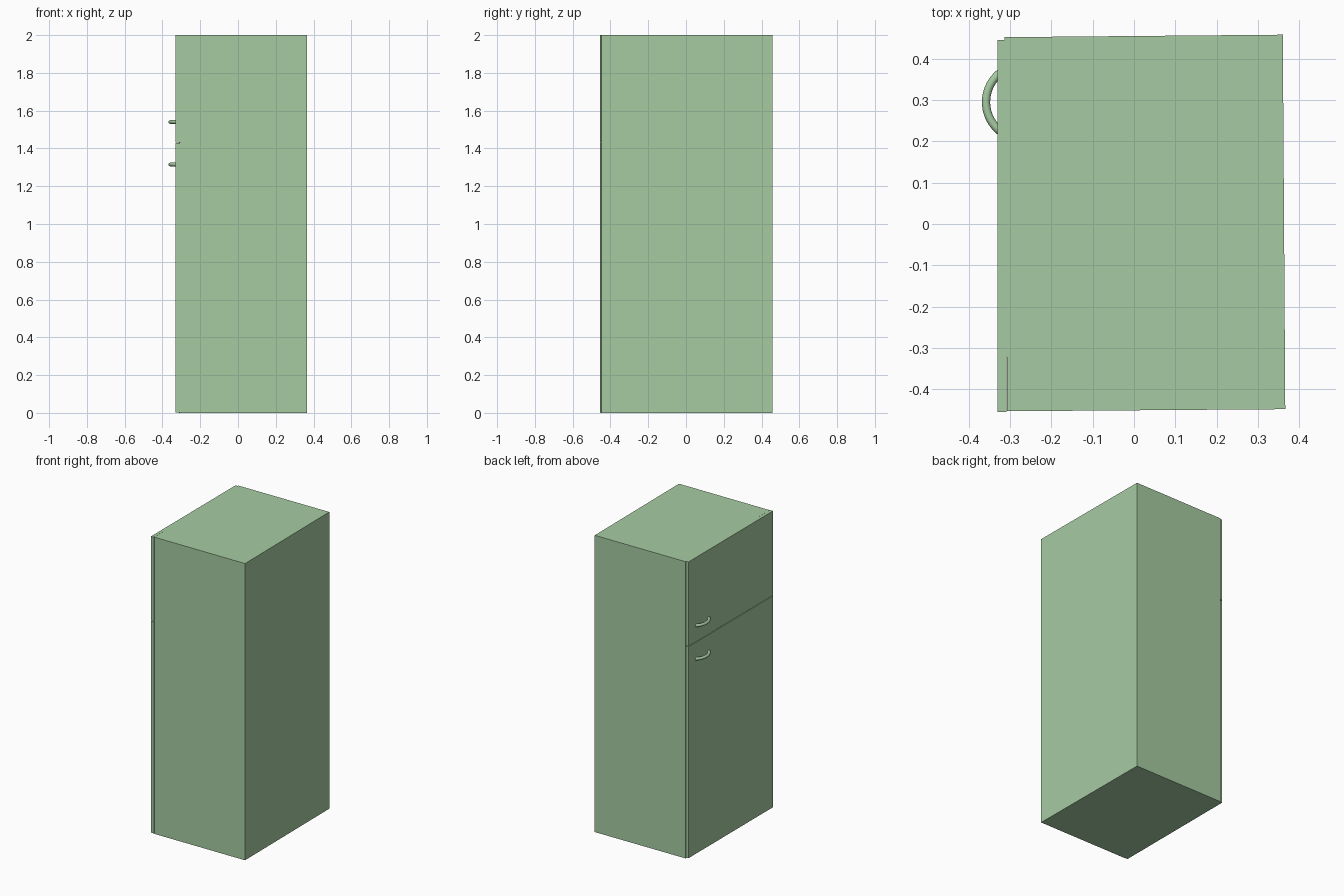
import bpy, bmesh, math

if "Cube" in bpy.data.objects:
    bpy.data.objects.remove(bpy.data.objects["Cube"])

green = bpy.data.materials.new("pale_green")
green.diffuse_color = (0.38, 0.60, 0.36, 1)
green.use_nodes = True
green.node_tree.nodes["Principled BSDF"].inputs["Base Color"].default_value = green.diffuse_color


def prism(name, outline, z0, z1):
    """Extrude a plan outline (counter-clockwise) from z0 to z1."""
    bm = bmesh.new()
    face = bm.faces.new([bm.verts.new((x, y, z0)) for x, y in outline])
    geo = bmesh.ops.extrude_face_region(bm, geom=[face])["geom"]
    for v in geo:
        if isinstance(v, bmesh.types.BMVert):
            v.co.z = z1
    bmesh.ops.recalc_face_normals(bm, faces=bm.faces)
    me = bpy.data.meshes.new(name)
    bm.to_mesh(me)
    bm.free()
    me.materials.append(green)
    ob = bpy.data.objects.new(name, me)
    bpy.context.collection.objects.link(ob)
    return ob


def handle(name, z, centre=(-0.268, 0.295), radius=0.09, tube=0.01,
           half_angle=math.radians(55), steps=20, sides=12):
    """Round bar bent into an arc, its ends sunk into the door."""
    bm = bmesh.new()
    rings = []
    for i in range(steps + 1):
        a = math.pi - half_angle + 2 * half_angle * i / steps
        ring = []
        for j in range(sides):
            t = 2 * math.pi * j / sides
            r = radius + tube * math.cos(t)
            ring.append(bm.verts.new((centre[0] + r * math.cos(a),
                                      centre[1] + r * math.sin(a),
                                      z + tube * math.sin(t))))
        rings.append(ring)
    for r0, r1 in zip(rings, rings[1:]):
        for j in range(sides):
            k = (j + 1) % sides
            bm.faces.new((r0[j], r1[j], r1[k], r0[k])).smooth = True
    bm.faces.new(rings[0])
    bm.faces.new(rings[-1])
    bmesh.ops.recalc_face_normals(bm, faces=bm.faces)
    me = bpy.data.meshes.new(name)
    bm.to_mesh(me)
    bm.free()
    me.materials.append(green)
    bpy.context.collection.objects.link(bpy.data.objects.new(name, me))


# cabinet, turned very slightly against the doors
prism("cabinet", [(-0.307, -0.453), (0.366, -0.448), (0.36, 0.458), (-0.313, 0.452)], 0, 2)

# doors on the -x side
for name, z0, z1 in (("lower_door", 0.003, 1.428), ("upper_door", 1.432, 2.0)):
    prism(name, [(-0.33, -0.455), (-0.308, -0.455), (-0.308, 0.445), (-0.33, 0.445)], z0, z1)

# handles either side of the door gap
handle("lower_handle", 1.315)
handle("upper_handle", 1.54)
